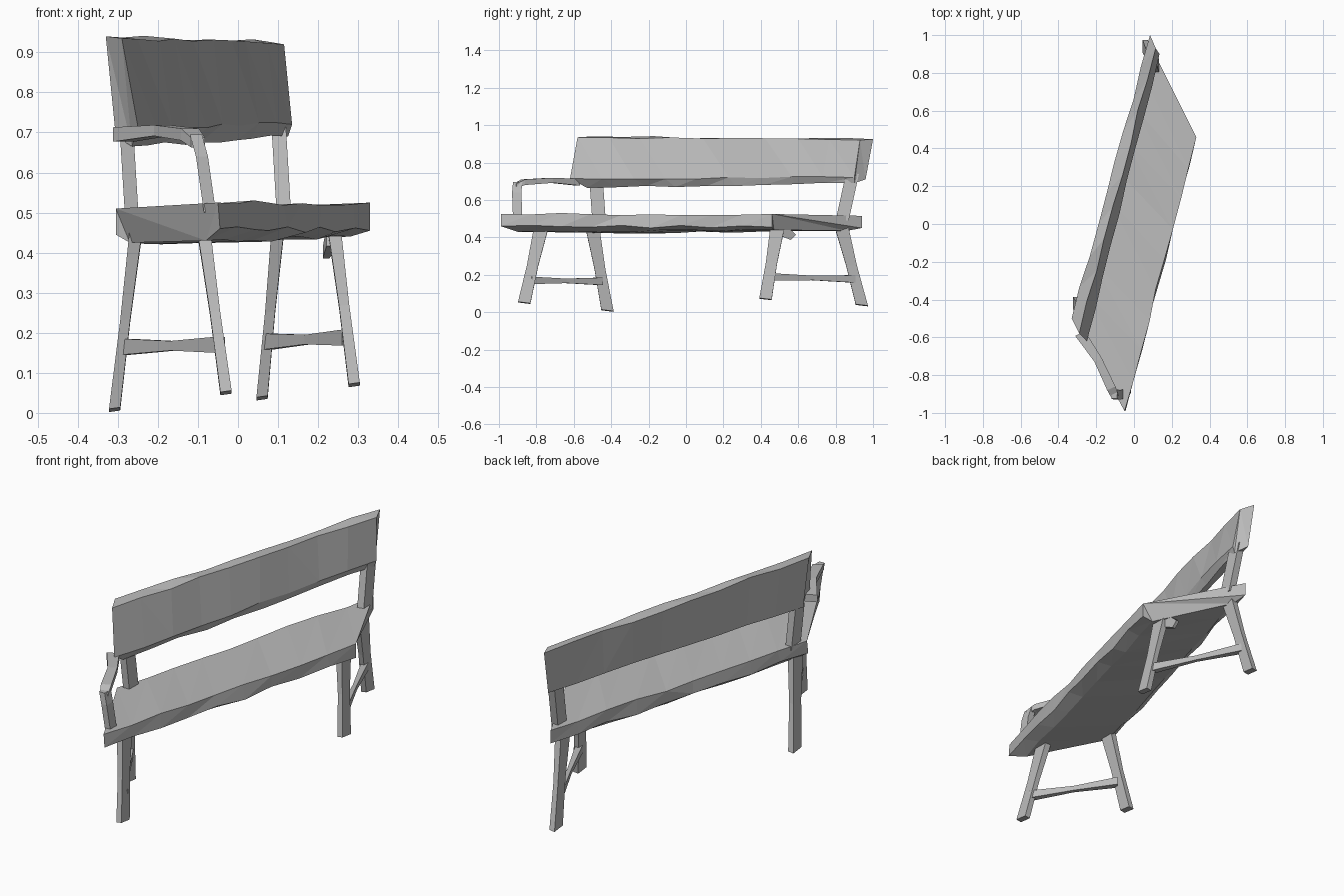
import bpy, bmesh, random
from mathutils import Vector

random.seed(4)
cube = bpy.data.objects.get("Cube")
if cube:
    bpy.data.objects.remove(cube, do_unlink=True)

# one plain grey for the whole bench
grey = bpy.data.materials.new("plain grey")
grey.use_nodes = True
tone = (0.5, 0.5, 0.5, 1)
grey.diffuse_color = tone
grey.node_tree.nodes["Principled BSDF"].inputs["Base Color"].default_value = tone


def skin(name, rings):
    """Join a row of equal cross-sections into a closed, flat-shaded solid."""
    bm = bmesh.new()
    rows = [[bm.verts.new(p) for p in ring] for ring in rings]
    n = len(rows[0])
    for a, b in zip(rows, rows[1:]):
        for i in range(n):
            j = (i + 1) % n
            bm.faces.new((a[i], a[j], b[j], b[i]))
    bm.faces.new(rows[0])
    bm.faces.new(rows[-1])
    bmesh.ops.triangulate(bm, faces=bm.faces[:])
    bmesh.ops.recalc_face_normals(bm, faces=bm.faces[:])
    mesh = bpy.data.meshes.new(name)
    bm.to_mesh(mesh)
    bm.free()
    mesh.materials.append(grey)
    obj = bpy.data.objects.new(name, mesh)
    bpy.context.collection.objects.link(obj)
    return obj


def rough_plank(name, start, end, steps, wobble):
    """Hewn plank between two end outlines, uneven along its length."""
    rings = []
    for k in range(steps + 1):
        t = k / steps
        rough = wobble if 0 < k < steps else 0
        rings.append([Vector(a).lerp(Vector(b), t)
                      + Vector([random.uniform(-rough, rough) for _ in range(3)])
                      for a, b in zip(start, end)])
    return skin(name, rings)


def beam(name, path, u, v, scales=None):
    """Four-sided stick along a path; u and v are half-widths."""
    u, v = Vector(u), Vector(v)
    scales = scales or [1] * len(path)
    rings = [[Vector(p) + (a * u + b * v) * s
              for a, b in ((-1, -1), (1, -1), (1, 1), (-1, 1))]
             for p, s in zip(path, scales)]
    return skin(name, rings)


# seat: skewed slab with a chamfered underside
rough_plank(
    "seat",
    [(-0.05, -0.99, 0.525), (-0.045, -0.99, 0.46), (-0.08, -0.9, 0.43),
     (-0.27, -0.52, 0.425), (-0.305, -0.53, 0.445), (-0.305, -0.52, 0.51)],
    [(0.33, 0.46, 0.525), (0.33, 0.46, 0.455), (0.28, 0.47, 0.44),
     (0.1, 0.86, 0.435), (0.09, 0.94, 0.45), (0.09, 0.94, 0.515)],
    9, 0.007)

# backrest: leaning plank with slanted ends
rough_plank(
    "backrest",
    [(-0.29, -0.58, 0.935), (-0.25, -0.62, 0.715), (-0.265, -0.53, 0.665),
     (-0.305, -0.49, 0.69), (-0.33, -0.5, 0.94)],
    [(0.115, 0.93, 0.92), (0.135, 0.9, 0.72), (0.125, 0.9, 0.69),
     (0.09, 0.96, 0.71), (0.085, 1.0, 0.925)],
    9, 0.006)

# splayed legs, top to foot
legs = {
    "front_right_leg": ((-0.085, -0.775, 0.45), (-0.03, -0.865, 0.05)),
    "back_right_leg": ((-0.255, -0.5, 0.45), (-0.308, -0.42, 0.008)),
    "back_left_leg": ((0.1, 0.83, 0.46), (0.06, 0.94, 0.037)),
    "front_left_leg": ((0.24, 0.49, 0.46), (0.29, 0.425, 0.07)),
}
for name, (top, foot) in legs.items():
    knee = Vector(top).lerp(Vector(foot), 0.5)
    beam(name, [top, knee, foot], (0.014, 0, 0.002), (0, 0.033, -0.004),
         (1.15, 0.9, 1))

# stretchers tying each pair of legs, thinner in the middle
for name, a, b in (
        ("right_stretcher", (-0.045, -0.835, 0.17), (-0.28, -0.455, 0.165)),
        ("left_stretcher", (0.075, 0.895, 0.178), (0.272, 0.455, 0.188))):
    mid = Vector(a).lerp(Vector(b), 0.5)
    beam(name, [a, mid, b], (0.012, 0.012, 0), (0, 0, 0.02), (1, 0.6, 1))

# short brace under the seat
beam("brace", [(0.235, 0.51, 0.44), (0.22, 0.575, 0.4)],
     (0.012, 0, 0), (0, 0.02, 0.02), (1.2, 0.7))

# posts carrying the backrest
beam("right_back_post", [(-0.265, -0.465, 0.49), (-0.278, -0.48, 0.7)],
     (0.017, 0, 0), (0, 0.036, 0))
beam("left_back_post", [(0.115, 0.835, 0.49), (0.1, 0.89, 0.74)],
     (0.018, 0, 0), (0, 0.035, 0))

# single armrest: rail bending down into a post
beam("arm_rail", [(-0.285, -0.58, 0.695), (-0.19, -0.72, 0.705),
                  (-0.12, -0.87, 0.695), (-0.1, -0.915, 0.675)],
     (0.022, 0.01, 0), (0, 0, 0.015), (1.2, 0.9, 1, 0.8))
beam("arm_post", [(-0.105, -0.9, 0.695), (-0.09, -0.905, 0.64),
                  (-0.07, -0.9, 0.5)],
     (0.015, 0, 0), (0, 0.025, 0))
